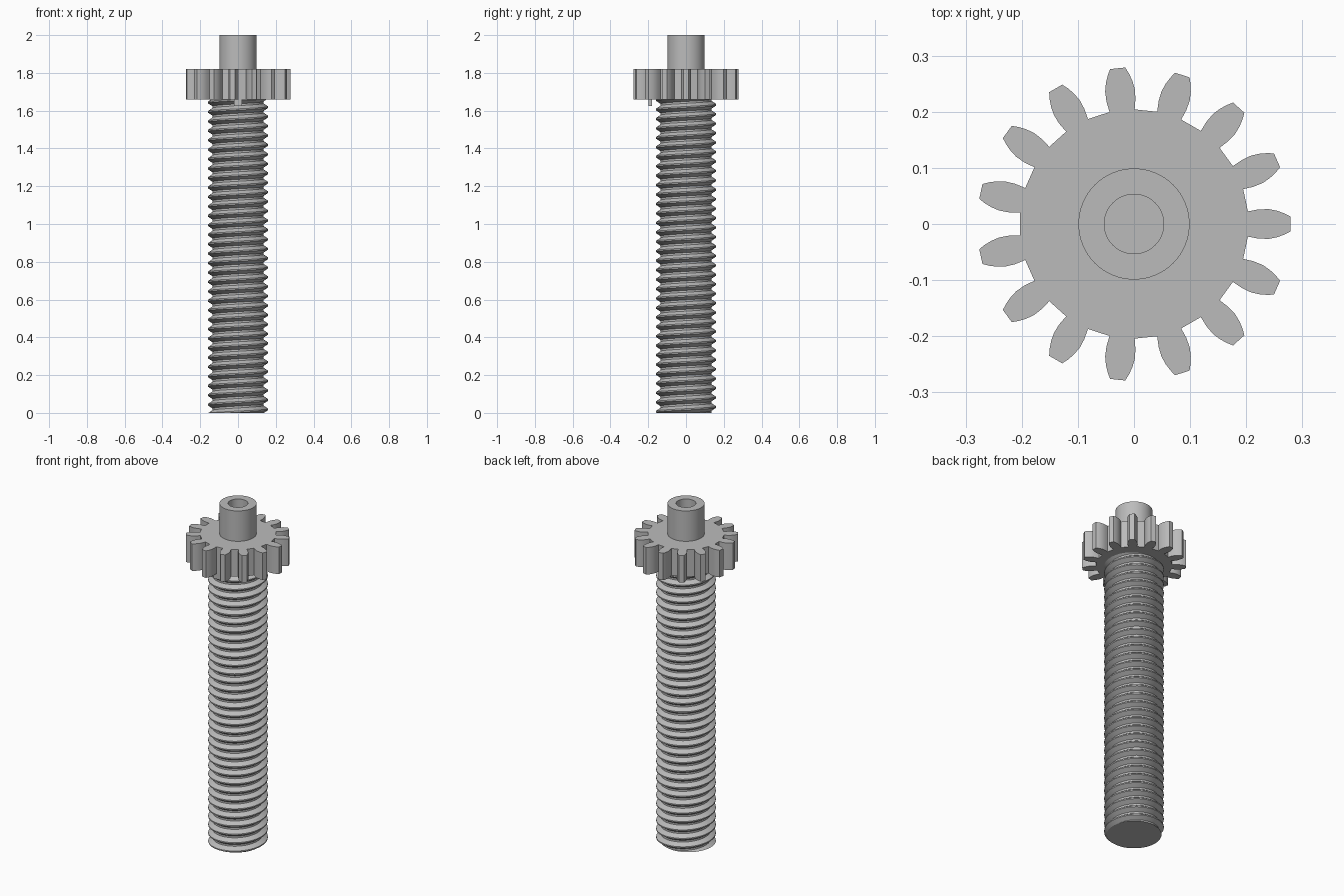
import bpy, bmesh
from math import pi, cos, sin, tau, radians

cube = bpy.data.objects.get("Cube")
if cube:
    bpy.data.objects.remove(cube)

steel = bpy.data.materials.new("grey steel")
steel.use_nodes = True
GREY = (0.5, 0.5, 0.5, 1)
steel.diffuse_color = GREY
steel.node_tree.nodes["Principled BSDF"].inputs["Base Color"].default_value = GREY


def finish(bm, name, smooth=True):
    bmesh.ops.remove_doubles(bm, verts=bm.verts, dist=1e-5)
    bmesh.ops.recalc_face_normals(bm, faces=bm.faces)
    mesh = bpy.data.meshes.new(name)
    bm.to_mesh(mesh)
    bm.free()
    mesh.materials.append(steel)
    obj = bpy.data.objects.new(name, mesh)
    bpy.context.collection.objects.link(obj)
    if smooth:
        bpy.ops.object.select_all(action='DESELECT')
        obj.select_set(True)
        bpy.context.view_layer.objects.active = obj
        bpy.ops.object.shade_smooth_by_angle(angle=radians(30))
    return obj


# Threaded shank: a helical trapezoid profile trimmed flat at both ends
PITCH, MAJOR, MINOR, TOP = 0.05, 0.16, 0.135, 1.66
CREST, ROOT = 0.07, 0.40      # half crest width and start of the root, in pitches
STEPS, PHASE = 64, radians(225)


def thread_radius(turns):
    d = abs(turns - round(turns))
    t = min(max((d - CREST) / (ROOT - CREST), 0), 1)
    return MAJOR + (MINOR - MAJOR) * t


bm = bmesh.new()
levels = [k + c for k in range(-2, int(TOP / PITCH) + 3)
          for c in (-ROOT, -CREST, CREST, ROOT)]
columns = []
for i in range(STEPS + 1):
    lead = i / STEPS - PHASE / tau
    a = tau * i / STEPS
    column = []
    for level in levels:
        z = min(max(PITCH * (level + lead), 0), TOP)
        r = thread_radius(z / PITCH - lead)
        column.append(bm.verts.new((r * cos(a), r * sin(a), z)))
    columns.append(column)
foot = bm.verts.new((0, 0, 0))
head = bm.verts.new((0, 0, TOP))
for left, right in zip(columns, columns[1:]):
    for j in range(len(levels) - 1):
        bm.faces.new((left[j], right[j], right[j + 1], left[j + 1]))
    bm.faces.new((foot, right[0], left[0]))
    bm.faces.new((head, left[-1], right[-1]))
bmesh.ops.dissolve_degenerate(bm, dist=1e-5, edges=bm.edges)
finish(bm, "threaded_shank")

# Pinion gear: one tooth outline repeated around the axis, then extruded
TEETH = 15
half_tooth = [(0.203, 0.0225), (0.222, 0.026), (0.24, 0.0265),
              (0.255, 0.0235), (0.268, 0.019), (0.279, 0.0135)]
tooth = [(x, -y) for x, y in half_tooth] + half_tooth[::-1]
bm = bmesh.new()
outline = []
for k in range(TEETH):
    c, s = cos(tau * k / TEETH), sin(tau * k / TEETH)
    outline += [bm.verts.new((x * c - y * s, x * s + y * c, 1.66)) for x, y in tooth]
base = bm.faces.new(outline)
lift = bmesh.ops.extrude_face_region(bm, geom=[base], use_keep_orig=True)
for v in lift["geom"]:
    if isinstance(v, bmesh.types.BMVert):
        v.co.z = 1.82
finish(bm, "pinion_gear")

# Hollow hub: a lathed profile with a blind bore
bm = bmesh.new()
profile = [(0.099, 1.80), (0.099, 2.0), (0.053, 2.0), (0.053, 1.66), (0, 1.66)]
points = [bm.verts.new((r, 0, z)) for r, z in profile]
edges = [bm.edges.new(pair) for pair in zip(points, points[1:])]
bmesh.ops.spin(bm, geom=points + edges, cent=(0, 0, 0), axis=(0, 0, 1),
               angle=tau, steps=64)
finish(bm, "hollow_hub")

# Small stop tab under the gear
bm = bmesh.new()
bmesh.ops.create_cube(bm, size=1)
for v in bm.verts:
    v.co.x *= 0.04
    v.co.y = v.co.y * 0.018 - 0.19
    v.co.z = v.co.z * 0.035 + 1.6435
finish(bm, "stop_tab", smooth=False)
